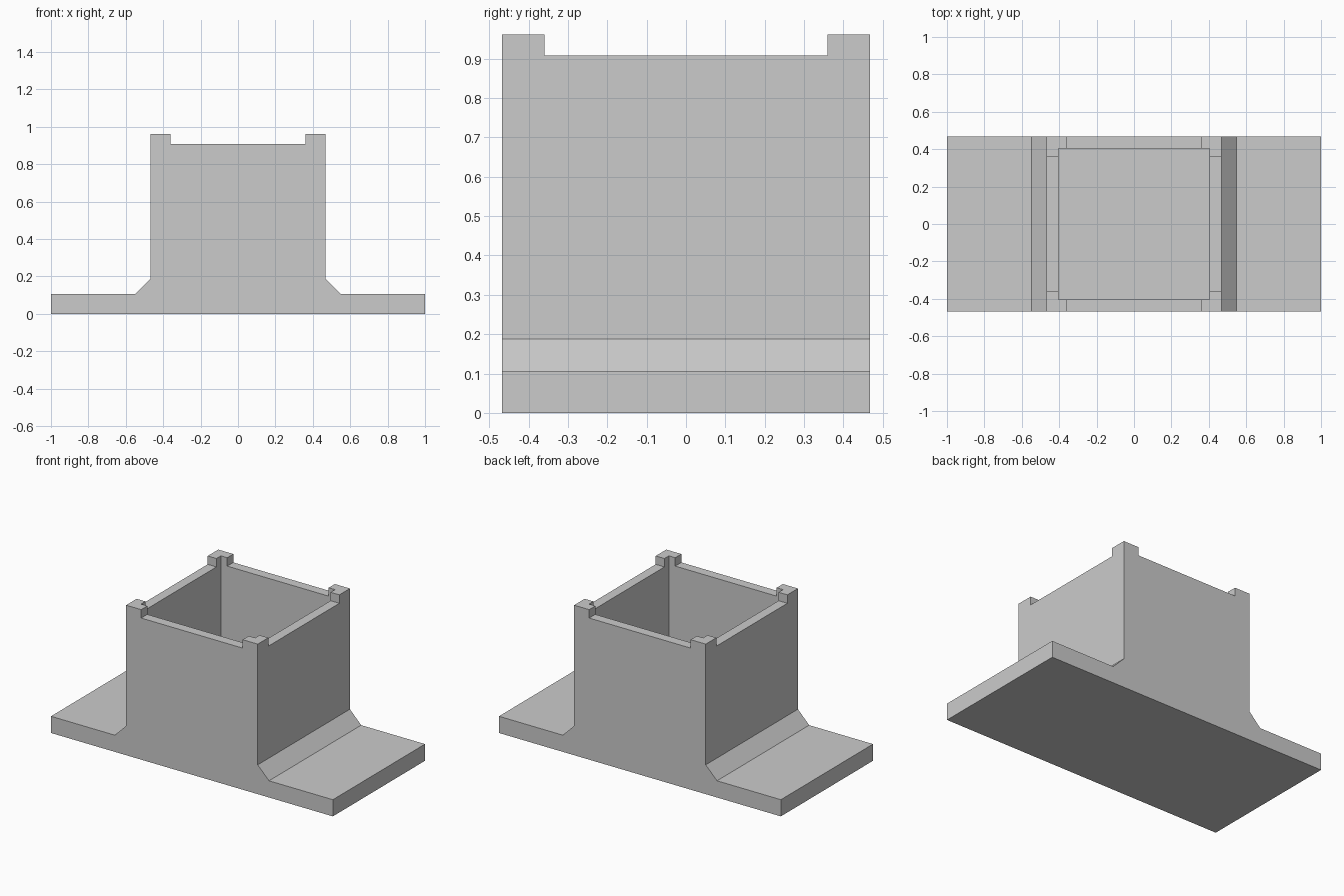
import bpy
import bmesh

cube = bpy.data.objects.get("Cube")
if cube:
    bpy.data.objects.remove(cube, do_unlink=True)

HALF = 0.467      # half width of the tower and half depth of the base
INNER = 0.405     # half width of the cavity
NOTCH = 0.36      # half width of the gap between corner posts
RIM, TOP = 0.908, 0.962
PLATE = 0.107     # base plate thickness

grey = bpy.data.materials.new("plain_grey")
grey.use_nodes = True
colour = (0.6, 0.6, 0.6, 1)
grey.diffuse_color = colour
grey.node_tree.nodes["Principled BSDF"].inputs["Base Color"].default_value = colour


def extrude_profile(name, points, half_depth):
    """Closed x-z outline extruded evenly to both sides along y."""
    bm = bmesh.new()
    face = bm.faces.new([bm.verts.new((x, -half_depth, z)) for x, z in points])
    grown = bmesh.ops.extrude_face_region(bm, geom=[face])
    verts = [g for g in grown["geom"] if isinstance(g, bmesh.types.BMVert)]
    bmesh.ops.translate(bm, verts=verts, vec=(0, 2 * half_depth, 0))
    bmesh.ops.recalc_face_normals(bm, faces=bm.faces)
    mesh = bpy.data.meshes.new(name)
    bm.to_mesh(mesh)
    bm.free()
    mesh.materials.append(grey)
    obj = bpy.data.objects.new(name, mesh)
    bpy.context.collection.objects.link(obj)
    return obj


def cut_box(target, name, half_x, half_y, floor):
    """Remove an open-topped box from the target, starting at floor height."""
    outline = [(-half_x, floor), (half_x, floor),
               (half_x, TOP + 0.1), (-half_x, TOP + 0.1)]
    cutter = extrude_profile(name, outline, half_y)
    cutter.hide_render = True
    mod = target.modifiers.new(name, "BOOLEAN")
    mod.operation = "DIFFERENCE"
    mod.solver = "EXACT"
    mod.object = cutter
    bpy.context.view_layer.objects.active = target
    bpy.ops.object.modifier_apply(modifier=name)
    bpy.data.objects.remove(cutter, do_unlink=True)


# Flanged base, sloped fillets and tower in one outline
right = [(1, 0), (1, PLATE), (0.547, PLATE), (HALF, 0.188), (HALF, TOP)]
outline = right + [(-x, z) for x, z in reversed(right)]
holder = extrude_profile("flanged_square_holder", outline, HALF)

# Open cavity, then gaps in the rim that leave four corner posts
cut_box(holder, "cavity_cutter", INNER, INNER, PLATE)
cut_box(holder, "front_back_rim_cutter", NOTCH, 1, RIM)
cut_box(holder, "side_rim_cutter", 1, NOTCH, RIM)
